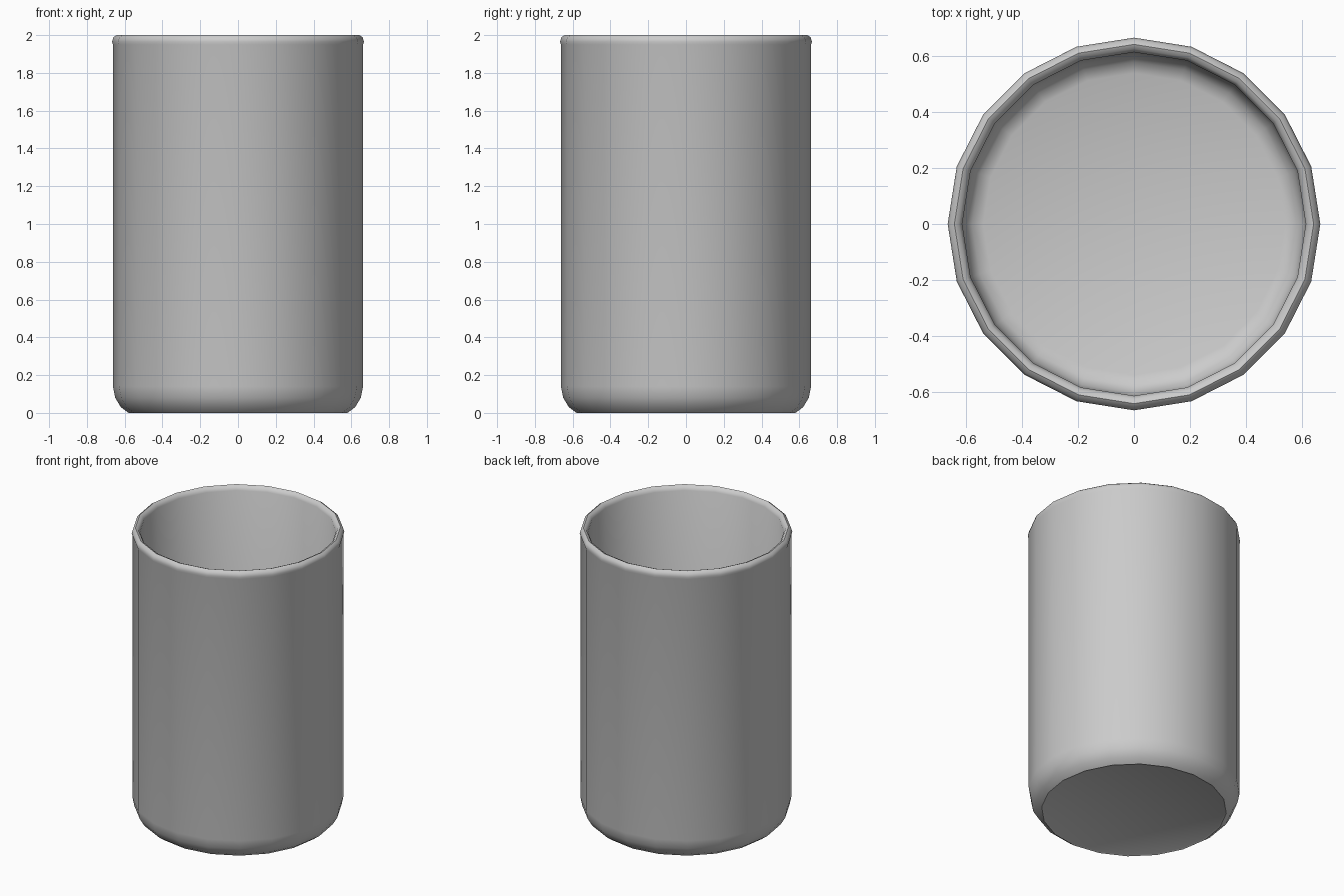
import bpy, bmesh, math

if "Cube" in bpy.data.objects:
    bpy.data.objects.remove(bpy.data.objects["Cube"])

SIDES = 20


def lathe(name, profile):
    """Spin a closed (radius, z) profile; points at radius 0 become poles."""
    bm = bmesh.new()
    rings = []
    for r, z in profile:
        if r == 0:
            rings.append([bm.verts.new((0, 0, z))] * SIDES)
        else:
            rings.append([bm.verts.new((r * math.cos(2 * math.pi * i / SIDES),
                                        r * math.sin(2 * math.pi * i / SIDES), z))
                          for i in range(SIDES)])
    for a, b in zip(rings, rings[1:]):
        for i in range(SIDES):
            j = (i + 1) % SIDES
            quad = list(dict.fromkeys((a[i], a[j], b[j], b[i])))
            bm.faces.new(quad)
    bmesh.ops.recalc_face_normals(bm, faces=bm.faces)
    mesh = bpy.data.meshes.new(name)
    bm.to_mesh(mesh)
    bm.free()
    obj = bpy.data.objects.new(name, mesh)
    bpy.context.collection.objects.link(obj)
    bpy.context.view_layer.objects.active = obj
    obj.select_set(True)
    bpy.ops.object.shade_smooth_by_angle(angle=math.radians(50))
    return obj


# Open tumbler: rounded base, straight wall, rolled rim, hollow inside
lathe("cup", [
    (0, 0.01), (0.57, 0.005), (0.58, 0.0), (0.62, 0.03), (0.65, 0.08), (0.662, 0.14),
    (0.662, 1.95), (0.667, 1.965), (0.66, 1.988), (0.643, 2.0),
    (0.627, 1.993), (0.615, 1.97), (0.615, 0.15),
    (0.605, 0.10), (0.58, 0.065), (0.54, 0.05), (0, 0.05),
])
